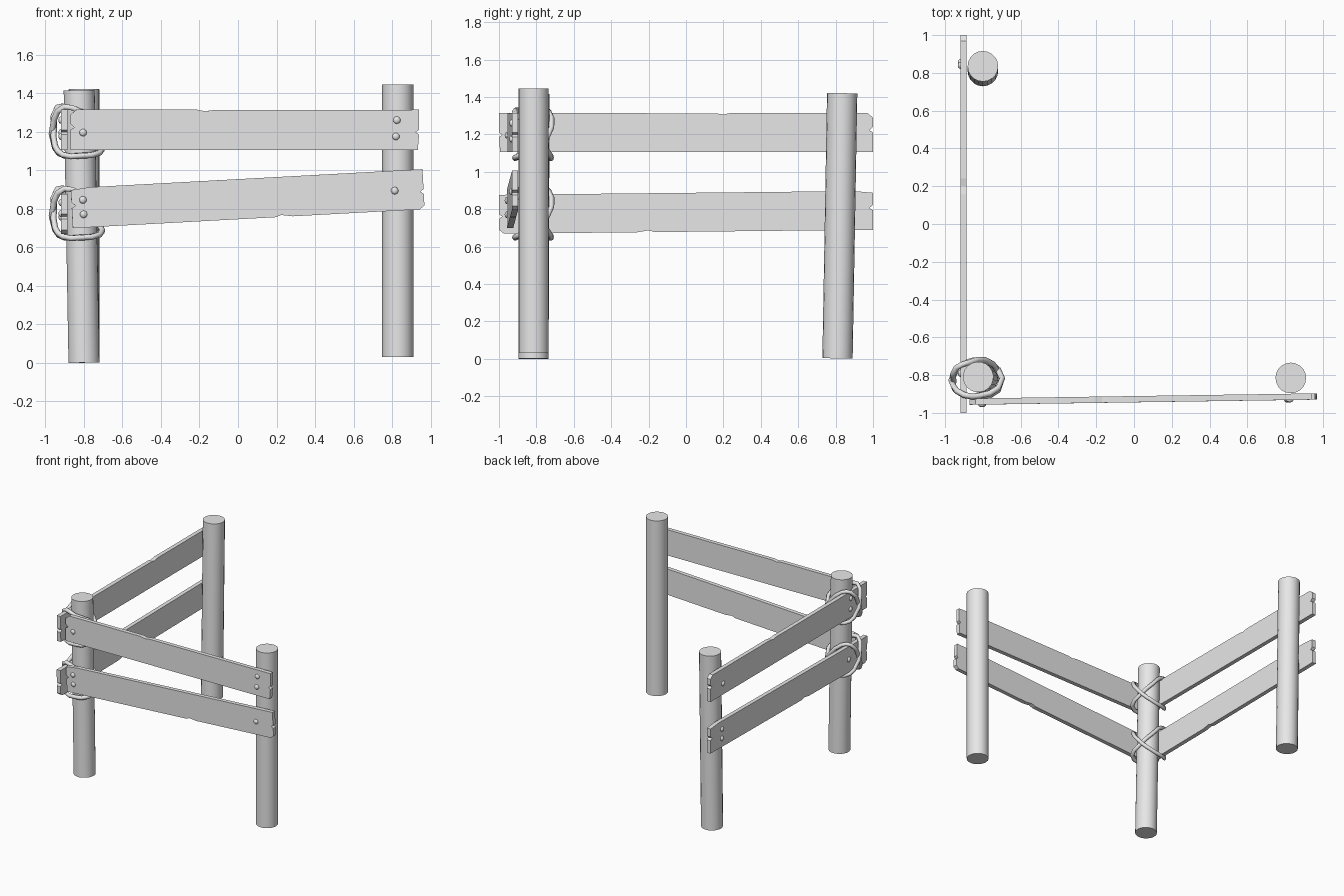
import bpy, bmesh, math
from mathutils import Matrix, Vector

if "Cube" in bpy.data.objects:
    bpy.data.objects.remove(bpy.data.objects["Cube"])

GREY = (0.8, 0.8, 0.8, 1)
grey = bpy.data.materials.new("plain_grey")
grey.use_nodes = True
grey.diffuse_color = GREY
grey.node_tree.nodes["Principled BSDF"].inputs["Base Color"].default_value = GREY


def add_object(name, data):
    obj = bpy.data.objects.new(name, data)
    bpy.context.collection.objects.link(obj)
    data.materials.append(grey)
    return obj


def finish(name, bm, smooth=False):
    bmesh.ops.recalc_face_normals(bm, faces=bm.faces)
    mesh = bpy.data.meshes.new(name)
    bm.to_mesh(mesh)
    bm.free()
    obj = add_object(name, mesh)
    if smooth:
        bpy.ops.object.select_all(action="DESELECT")
        obj.select_set(True)
        bpy.context.view_layer.objects.active = obj
        bpy.ops.object.shade_smooth_by_angle(angle=math.radians(40))
    return obj


# Round post between two end points
def post(name, foot, head, radius=0.081):
    foot, head = Vector(foot), Vector(head)
    axis = head - foot
    turn = axis.to_track_quat("Z", "Y").to_matrix().to_4x4()
    bm = bmesh.new()
    bmesh.ops.create_cone(bm, cap_ends=True, segments=20, radius1=radius, radius2=radius,
                          depth=axis.length,
                          matrix=Matrix.Translation((foot + head) / 2) @ turn)
    finish(name, bm, True)


# Plank with chipped ends, a nick in one long edge, and round bolt heads
def plank(name, centre, length, turn, tilt, nick, nick_side, bolts):
    e, h, t = length / 2, 0.104, 0.033
    top = [(-e + 0.03, h), (e, h)]
    bottom = [(e - 0.02, -h), (-e, -h)]
    if nick_side > 0:
        top[1:1] = [(nick - 0.04, h), (nick, h - 0.008), (nick + 0.04, h - 0.002)]
        bottom = [(e - 0.006, -h), (-e, -h)]
    else:
        top = [(-e + 0.1, h), (e, h)]
        top.insert(0, (-e, h - 0.01))
        bottom = [(e, -h + 0.02), (e - 0.025, -h),
                  (nick + 0.06, -h), (nick, -h + 0.01), (nick - 0.03, -h), (-e, -h)]
    right_chip = [(e, 0.0), (e - 0.017, -0.012), (e, -0.025)]
    left_chip = [(-e, 0.0), (-e + 0.02, 0.012), (-e, 0.03)]
    if nick_side > 0:
        left_chip.append((-e, h - 0.025))
    outline = top + right_chip + bottom + left_chip

    place = (Matrix.Translation(centre) @ Matrix.Rotation(math.radians(turn), 4, "Z")
             @ Matrix.Rotation(math.radians(-tilt), 4, "Y"))
    bm = bmesh.new()
    face = bm.faces.new([bm.verts.new((u, -t / 2, v)) for u, v in outline])
    side = bmesh.ops.extrude_face_region(bm, geom=[face])["geom"]
    bmesh.ops.translate(bm, vec=(0, t, 0),
                        verts=[g for g in side if isinstance(g, bmesh.types.BMVert)])
    bm.transform(place)
    finish(name, bm)

    bm = bmesh.new()
    for u, v in bolts:
        spot = place @ Matrix.Translation((u, -t / 2, v)) @ Matrix.Diagonal((1, 0.7, 1, 1))
        bmesh.ops.create_uvsphere(bm, u_segments=12, v_segments=8, radius=0.019, matrix=spot)
    finish(name + "_bolts", bm, True)


# Closed rope loop around the corner post
def rope(name, points, height):
    curve = bpy.data.curves.new(name, "CURVE")
    curve.dimensions = "3D"
    curve.bevel_depth = 0.016
    curve.bevel_resolution = 1
    curve.resolution_u = 2
    spline = curve.splines.new("BEZIER")
    spline.bezier_points.add(len(points) - 1)
    for knot, (x, y, z) in zip(spline.bezier_points, points):
        knot.co = (x, y, z + height)
        knot.handle_left_type = knot.handle_right_type = "AUTO"
    spline.use_cyclic_u = True
    add_object(name, curve)


post("corner_post", (-0.80, -0.815, 0.0), (-0.825, -0.81, 1.415))
post("right_post", (0.83, -0.815, 0.03), (0.83, -0.815, 1.445))
post("back_post", (-0.80, 0.81, 0.002), (-0.80, 0.835, 1.42))

# Front run, then the side run turned a quarter
upper_bolts = [(-0.84, -0.015), (0.79, 0.05), (0.785, -0.035)]
lower_bolts = [(-0.855, 0.04), (-0.855, -0.035), (0.765, 0.0)]
plank("front_upper_plank", (0.035, -0.927, 1.21), 1.81, 0.85, 0, -0.205, 1, upper_bolts)
plank("front_lower_plank", (0.05, -0.927, 0.852), 1.83, 0.85, 3.1, 0.17, -1, lower_bolts)
plank("side_upper_plank", (-0.903, 0, 1.21), 2.0, -90, 0, -0.2, 1, upper_bolts)
plank("side_lower_plank", (-0.903, 0, 0.783), 2.0, -90, -0.6, 0.2, -1, lower_bolts)

# Crossed lashings at the corner
rising = [(-0.955, -0.83, 0.02), (-0.94, -0.76, 0.12), (-0.88, -0.735, 0.115),
          (-0.79, -0.72, 0.03), (-0.715, -0.79, -0.07), (-0.72, -0.88, -0.115),
          (-0.82, -0.915, -0.13), (-0.91, -0.90, -0.125), (-0.95, -0.87, -0.08)]
falling = [(-0.72, -0.87, 0.07), (-0.72, -0.77, -0.06), (-0.80, -0.725, -0.12),
           (-0.90, -0.735, -0.13), (-0.95, -0.79, -0.09), (-0.955, -0.86, 0.06),
           (-0.90, -0.905, 0.125), (-0.82, -0.91, 0.10)]
for level, height in (("upper", 1.205), ("lower", 0.78)):
    rope(level + "_rope_rising", rising, height)
    rope(level + "_rope_falling", falling, height)
